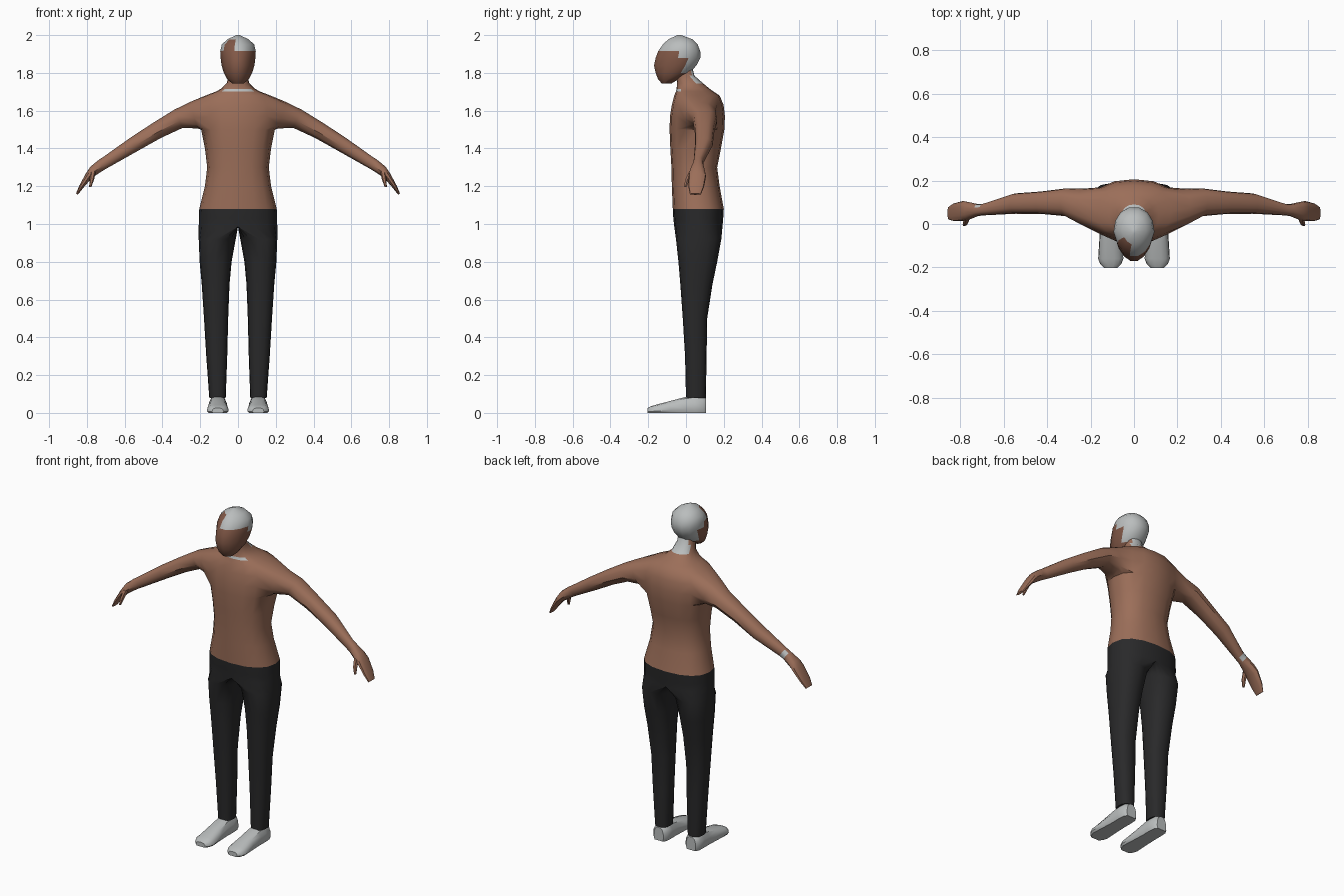
import bpy, bmesh, math
from mathutils import Vector

if "Cube" in bpy.data.objects:
    bpy.data.objects.remove(bpy.data.objects["Cube"])


def material(name, rgb):
    m = bpy.data.materials.new(name)
    m.diffuse_color = (*rgb, 1)
    m.use_nodes = True
    m.node_tree.nodes["Principled BSDF"].inputs["Base Color"].default_value = m.diffuse_color
    return m


SWEATER = material("sweater brown", (0.33, 0.157, 0.10))
SKIN = material("skin brown", (0.22, 0.097, 0.062))
GREY = material("light grey", (0.49, 0.51, 0.51))
BLACK = material("trouser black", (0.022, 0.022, 0.023))


def spow(v, e):
    return math.copysign(abs(v) ** e, v)


def ring(z, x0, x1, y0, y1, n=16, e=0.85, clamp=False):
    """Horizontal rounded ring, optionally cut flat at x = 0."""
    pts = []
    for i in range(n):
        a = 2 * math.pi * i / n
        c, s = math.cos(a), math.sin(a)
        c, s = (0 if abs(c) < 1e-6 else c), (0 if abs(s) < 1e-6 else s)
        x = (x0 + x1) / 2 + (x1 - x0) / 2 * spow(c, e)
        y = (y0 + y1) / 2 + (y1 - y0) / 2 * spow(s, e)
        pts.append((max(0, x) if clamp else x, y, z))
    return pts


def bridge(bm, a, b, skip=()):
    n = len(a)
    for i in range(n):
        if i not in skip:
            j = (i + 1) % n
            bm.faces.new((a[i], a[j], b[j], b[i]))


def loft(bm, rings, cap_start=True, cap_end=True, holes=None):
    rows = [[bm.verts.new(p) for p in r] for r in rings]
    for k in range(len(rows) - 1):
        bridge(bm, rows[k], rows[k + 1], (holes or {}).get(k, ()))
    if cap_start:
        bm.faces.new(rows[0])
    if cap_end:
        bm.faces.new(rows[-1])
    return rows


def finish(name, bm, mats, rule=None, angle=40, mirror=False):
    bmesh.ops.recalc_face_normals(bm, faces=bm.faces[:])
    if rule:
        for f in bm.faces:
            f.material_index = rule(f.calc_center_median())
    me = bpy.data.meshes.new(name)
    bm.to_mesh(me)
    bm.free()
    for m in mats:
        me.materials.append(m)
    ob = bpy.data.objects.new(name, me)
    bpy.context.collection.objects.link(ob)
    bpy.ops.object.select_all(action='DESELECT')
    ob.select_set(True)
    bpy.context.view_layer.objects.active = ob
    bpy.ops.object.shade_smooth_by_angle(angle=math.radians(angle))
    if mirror:
        ob.modifiers.new("mirror", 'MIRROR').use_clip = True
    return ob


# Upper body: torso and neck rings (z, half width, front y, back y)
TORSO = [(1.08, .205, -.07, .20), (1.20, .175, -.075, .178), (1.30, .163, -.077, .165),
         (1.40, .175, -.083, .185), (1.50, .195, -.087, .203), (1.57, .205, -.085, .206),
         (1.63, .203, -.075, .199), (1.68, .172, -.062, .178), (1.702, .115, -.053, .145),
         (1.716, .09, -.05, .125), (1.745, .06, -.047, .09), (1.785, .05, -.052, .045),
         (1.84, .045, -.07, .03)]
# Arm rings (x, y, z, half thickness, half depth, tilt in degrees)
ARM = [(.235, .077, 1.575, .073, .088, 18), (.315, .100, 1.557, .053, .066, 26),
       (.43, .098, 1.495, .045, .053, 29), (.55, .094, 1.422, .040, .048, 31),
       (.695, .066, 1.330, .031, .027, 32), (.72, .064, 1.315, .030, .028, 33),
       (.765, .060, 1.282, .027, .042, 38), (.79, .060, 1.255, .020, .047, 48),
       (.83, .054, 1.197, .012, .042, 56), (.853, .050, 1.158, .006, .030, 56)]

bm = bmesh.new()
armholes = {k: (14, 15, 0, 1, 6, 7, 8, 9) for k in (4, 5, 6)}
rows = loft(bm, [ring(z, -w, w, y0, y1) for z, w, y0, y1 in TORSO],
            cap_start=False, holes=armholes)
for side, mid in ((1, 0), (-1, 8)):
    col = [(mid + k) % 16 for k in range(-2, 3)]
    loop = [rows[4][c] for c in col] + [rows[r][col[4]] for r in (5, 6)]
    loop += [rows[7][c] for c in reversed(col)] + [rows[r][col[0]] for r in (6, 5)]
    angles = [math.atan2((v.co.y - .06) / .11, (v.co.z - 1.59) / .09) for v in loop]
    prev = loop
    for x, y, z, p, h, tilt in ARM:
        t = math.radians(tilt)
        cur = [bm.verts.new((side * (x + p * math.cos(a) * math.sin(t)),
                             y + h * math.sin(a),
                             z + p * math.cos(a) * math.cos(t))) for a in angles]
        bridge(bm, prev, cur)
        prev = cur
    bm.faces.new(prev)


def upper_colour(c):
    nape = c.y > .02 and c.z > 1.76 and abs(c.x) < .05
    collar = 1.702 < c.z < 1.716 and c.y < 0 and -.07 < c.x < .08
    wrist = -.725 < c.x < -.69 and c.y > .078
    return 1 if nape or collar or wrist else 0


finish("upper_body", bm, [SWEATER, GREY], upper_colour)

# Thumbs
bm = bmesh.new()
loft(bm, [ring(1.278, .752, .782, .015, .05, 6, 1), ring(1.235, .762, .786, -.006, .022, 6, 1),
          ring(1.197, .776, .788, -.011, .004, 6, 1)])
finish("thumbs", bm, [SWEATER], mirror=True)

# Head: (z, half width, front y, back y), with the face narrowing forward
HEAD = [(1.745, .032, -.130, -.075), (1.768, .058, -.150, -.035), (1.80, .075, -.163, .022),
        (1.84, .087, -.172, .058), (1.88, .092, -.163, .079), (1.915, .094, -.15, .078),
        (1.95, .086, -.125, .064), (1.978, .056, -.095, .035), (2.0, .008, -.045, -.025)]
bm = bmesh.new()
rings = []
for z, w, y0, y1 in HEAD:
    pts = ring(z, -w, w, y0, y1, 14, 0.92)
    mid = (y0 + y1) / 2
    rings.append([(x * (1 - .22 * max(0, (mid - y) / (mid - y0))), y, z) for x, y, z in pts])
loft(bm, rings)


def hair(c):
    bare_temple = c.x < -.02 and c.y < -.06 and c.z < 1.965
    return 1 if (c.z > 1.915 or (c.y > -.02 and c.z > 1.80)) and not bare_temple else 0


finish("head", bm, [SKIN, GREY], hair)

# Trousers: (z, inner x, outer x, front y, back y); inner 0 joins both halves
LEG = [(1.08, 0, .205, -.07, .20), (1.03, 0, .207, -.067, .197), (.985, 0, .208, -.062, .193),
       (.92, .012, .208, -.053, .187), (.80, .034, .203, -.04, .165), (.68, .045, .192, -.03, .14),
       (.50, .052, .18, -.017, .112), (.30, .057, .168, -.005, .109), (.08, .065, .152, 0, .105)]
bm = bmesh.new()
loft(bm, [ring(z, i if i else -o, o, y0, y1, clamp=not i) for z, i, o, y0, y1 in LEG],
     cap_start=False)
inner = [f for f in bm.faces if all(v.co.x < 1e-4 for v in f.verts)]
bmesh.ops.delete(bm, geom=inner, context='FACES')
finish("trousers", bm, [BLACK], mirror=True)

# Shoes: sections along y (y, half width, height)
SHOE = [(.107, .032, .078), (.09, .047, .086), (.045, .050, .088), (0, .049, .085),
        (-.08, .053, .064), (-.16, .058, .043), (-.185, .048, .035), (-.203, .030, .026)]
SECTION = [(-.85, 0), (.85, 0), (1, .22), (.95, .6), (.7, .9), (.3, 1),
           (-.3, 1), (-.7, .9), (-.95, .6), (-1, .22)]
bm = bmesh.new()
loft(bm, [[(.107 + w * u, y, h * v) for u, v in SECTION] for y, w, h in SHOE])
finish("shoes", bm, [GREY], mirror=True)
